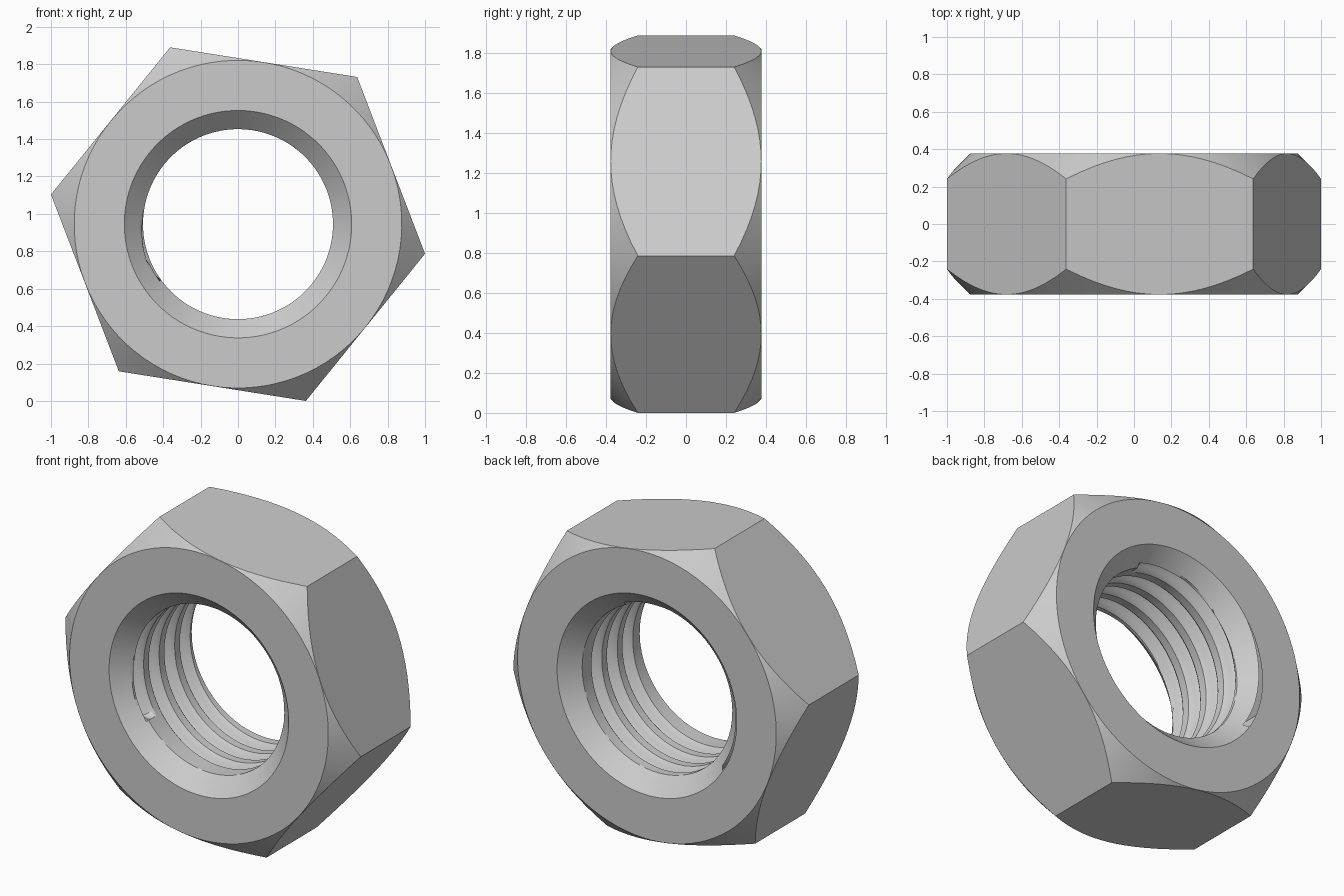
import bpy, bmesh
from math import radians, cos, sin, pi

if "Cube" in bpy.data.objects:
    bpy.data.objects.remove(bpy.data.objects["Cube"])

N = 96                       # columns around the axis
STEP = 2 * pi / N
A0 = radians(-9 + 59 * 3.75)  # angle where the thread begins
R = 1 / cos(radians(9))      # hexagon corner radius
FLAT = R * cos(pi / 6)       # hexagon flat radius
CZ = R * sin(radians(111))   # axis height
H = 0.378                    # half thickness
R_FACE, R_SINK, R_BORE = FLAT - 0.001, 0.608, 0.508
SINK = H - (R_SINK - R_BORE)  # where the countersink meets the bore
PITCH, SUB = 0.15, 12
T0, T1 = -0.25, 0.26         # first and last groove positions
GROOVE_W, GROOVE_D = 0.088, 0.06

bm = bmesh.new()


def vert(r, a, y):
    return bm.verts.new((r * cos(a), y, CZ + r * sin(a)))


def angle(i):
    return A0 - i * STEP     # right-hand helix going inward


def hex_radius(a):
    rel = (a - radians(-9)) % (pi / 3) - pi / 6
    return FLAT / cos(rel)


def bore_radius(y, phase):
    r = max(R_BORE, R_BORE + abs(y) - SINK)
    k = 0
    while T0 + PITCH * (phase + k) <= T1:
        u = abs(y - T0 - PITCH * (phase + k)) / (GROOVE_W / 2)
        r = max(r, R_BORE + GROOVE_D * min(1, 1.15 * (1 - u)))
        k += 1
    return r


def face(*vs):
    unique = list(dict.fromkeys(vs))
    if len(unique) > 2:
        bm.faces.new(unique)


# Outer shell: washer face, chamfer, flats, chamfer, washer face
shell = []
for i in range(N):
    a = angle(i)
    p = hex_radius(a)
    e = H - (p - R_FACE)
    shell.append([vert(R_SINK, a, -H), vert(R_FACE, a, -H), vert(p, a, -e),
                  vert(p, a, e), vert(R_FACE, a, H), vert(R_SINK, a, H)])
for i in range(N):
    c, d = shell[i], shell[(i + 1) % N]
    for j in range(5):
        face(c[j], d[j], d[j + 1], c[j + 1])

# Threaded bore: rows follow the helix and are clamped to the two faces
K0, K1 = -3 * SUB, 5 * SUB
ds = PITCH / SUB
bore = []
for i in range(N):
    phase, col = i / N, {}
    for k in range(K0, K1 + 1):
        y = T0 + PITCH * phase + k * ds
        for s in (-SINK, SINK):
            if abs(y - s) <= ds / 2:
                y = s
        if y <= -H:
            col[k] = shell[i][0]
        elif y >= H:
            col[k] = shell[i][5]
        else:
            col[k] = vert(bore_radius(y, phase), angle(i), y)
    bore.append(col)
for i in range(N):
    c, d = bore[i], bore[(i + 1) % N]
    shift = SUB if i == N - 1 else 0
    for k in range(K0, K1 - SUB):
        face(c[k], c[k + 1], d[k + 1 + shift], d[k + shift])

bmesh.ops.recalc_face_normals(bm, faces=bm.faces)
mesh = bpy.data.meshes.new("hex_nut")
bm.to_mesh(mesh)
bm.free()
nut = bpy.data.objects.new("hex_nut", mesh)
bpy.context.collection.objects.link(nut)
bpy.context.view_layer.objects.active = nut
nut.select_set(True)
bpy.ops.object.shade_smooth_by_angle(angle=radians(20))
